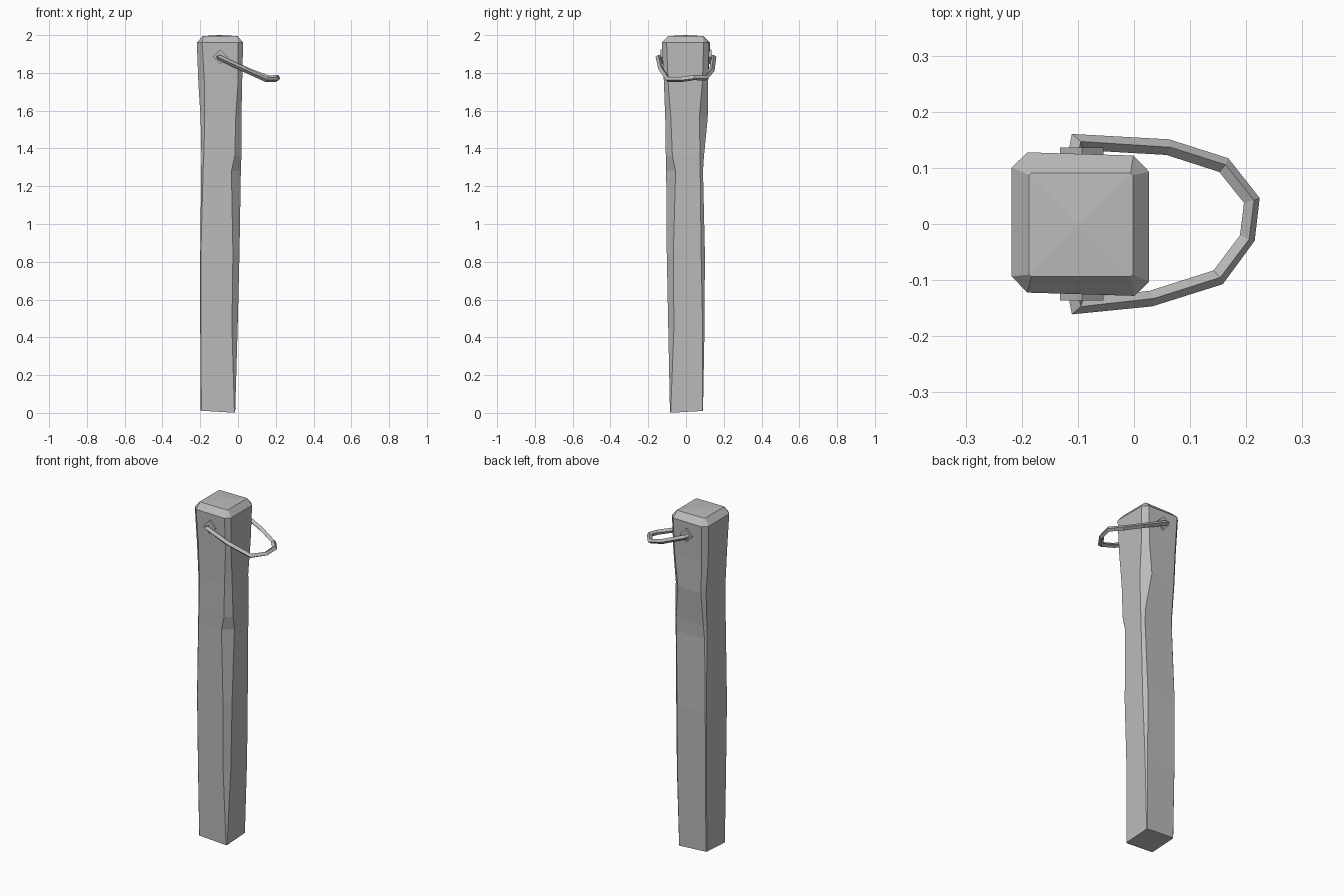
import bpy
import bmesh
from math import pi
from mathutils import Vector, Matrix

if "Cube" in bpy.data.objects:
    bpy.data.objects.remove(bpy.data.objects["Cube"], do_unlink=True)

grey = bpy.data.materials.new("weathered grey")
grey.use_nodes = True
colour = (0.5, 0.5, 0.5, 1)
grey.diffuse_color = colour
grey.node_tree.nodes["Principled BSDF"].inputs["Base Color"].default_value = colour


def finish(name, bm):
    bmesh.ops.recalc_face_normals(bm, faces=bm.faces)
    mesh = bpy.data.meshes.new(name)
    bm.to_mesh(mesh)
    bm.free()
    mesh.materials.append(grey)
    obj = bpy.data.objects.new(name, mesh)
    bpy.context.collection.objects.link(obj)
    return obj


def loft(bm, rings):
    rows = [[bm.verts.new(p) for p in ring] for ring in rings]
    for a, b in zip(rows, rows[1:]):
        for i in range(len(a)):
            j = (i + 1) % len(a)
            bm.faces.new((a[i], a[j], b[j], b[i]))
    return rows


def section(z, x0, x1, y0, y1, c):
    """Rectangle with a different chamfer on each corner."""
    a, b, d, e = c  # front right, front left, back left, back right
    return [Vector((x, y, z)) for x, y in (
        (x0 + a, y0), (x1 - b, y0), (x1, y0 + b), (x1, y1 - d),
        (x1 - d, y1), (x0 + e, y1), (x0, y1 - e), (x0, y0 + a))]


# Hewn post: worn corners, flared head, slanted foot
s = 0.004
post_rings = [
    section(0.0, -.198, -.015, -.085, .09, (s, s, s, s)),
    section(0.45, -.20, -.002, -.094, .098, (s, .03, .01, s)),
    section(0.85, -.20, .008, -.102, .10, (s, .035, .02, s)),
    section(1.28, -.195, .015, -.105, .09, (.01, .05, .015, .01)),
    section(1.36, -.194, .018, -.107, .095, (.013, .035, .02, .014)),
    section(1.56, -.198, .018, -.11, .115, (.022, .03, .045, .02)),
    section(1.75, -.21, .022, -.117, .117, (.032, .022, .03, .025)),
    section(1.96, -.218, .027, -.125, .125, (.028, .026, .028, .028)),
    section(1.995, -.187, -.002, -.094, .091, (s, s, s, s)),
]
for p in post_rings[0]:
    p.z = 0.011 + 0.055 * (p.y - 0.0025) - 0.06 * (p.x + 0.107)
for p in post_rings[-2]:  # slightly skewed head
    p.y -= 0.03 * (p.x + 0.1)
bm = bmesh.new()
rows = loft(bm, post_rings)
bm.faces.new(rows[0])
apex = bm.verts.new((-.1, 0, 2.0))
for i in range(8):
    bm.faces.new((rows[-1][i], rows[-1][(i + 1) % 8], apex))
finish("post", bm)

# Diamond plates on the two sides of the head
for name, side in (("front_plate", -1), ("back_plate", 1)):
    bm = bmesh.new()
    place = Matrix.Translation((-.093, side * .122, 1.885)) @ Matrix.Rotation(pi / 2, 4, "X")
    bmesh.ops.create_cone(bm, cap_ends=True, segments=4, radius1=.039,
                          radius2=.039, depth=.028, matrix=place)
    finish(name, bm)

# Drooping loop handle: square bar swept along a path
path = [Vector(p) for p in (
    (-.105, .12, 1.885), (-.1, .146, 1.882), (.06, .137, 1.81), (.16, .105, 1.773),
    (.21, .042, 1.775), (.202, -.025, 1.765), (.15, -.095, 1.765),
    (.03, -.133, 1.82), (-.1, -.146, 1.882), (-.105, -.12, 1.885))]
bm = bmesh.new()
rings = []
for i, p in enumerate(path):
    before = (p - path[max(i - 1, 0)]).normalized()
    after = (path[min(i + 1, len(path) - 1)] - p).normalized()
    t = (before + after).normalized()
    side = t.cross(Vector((.3, 0, 1))).normalized()
    up = side.cross(t)
    miter = 1 / max(t.dot(after), t.dot(before), .75)
    rings.append([p + side * miter * .014, p + up * .014,
                  p - side * miter * .014, p - up * .014])
rows = loft(bm, rings)
bm.faces.new(rows[0])
bm.faces.new(rows[-1])
finish("loop_handle", bm)
